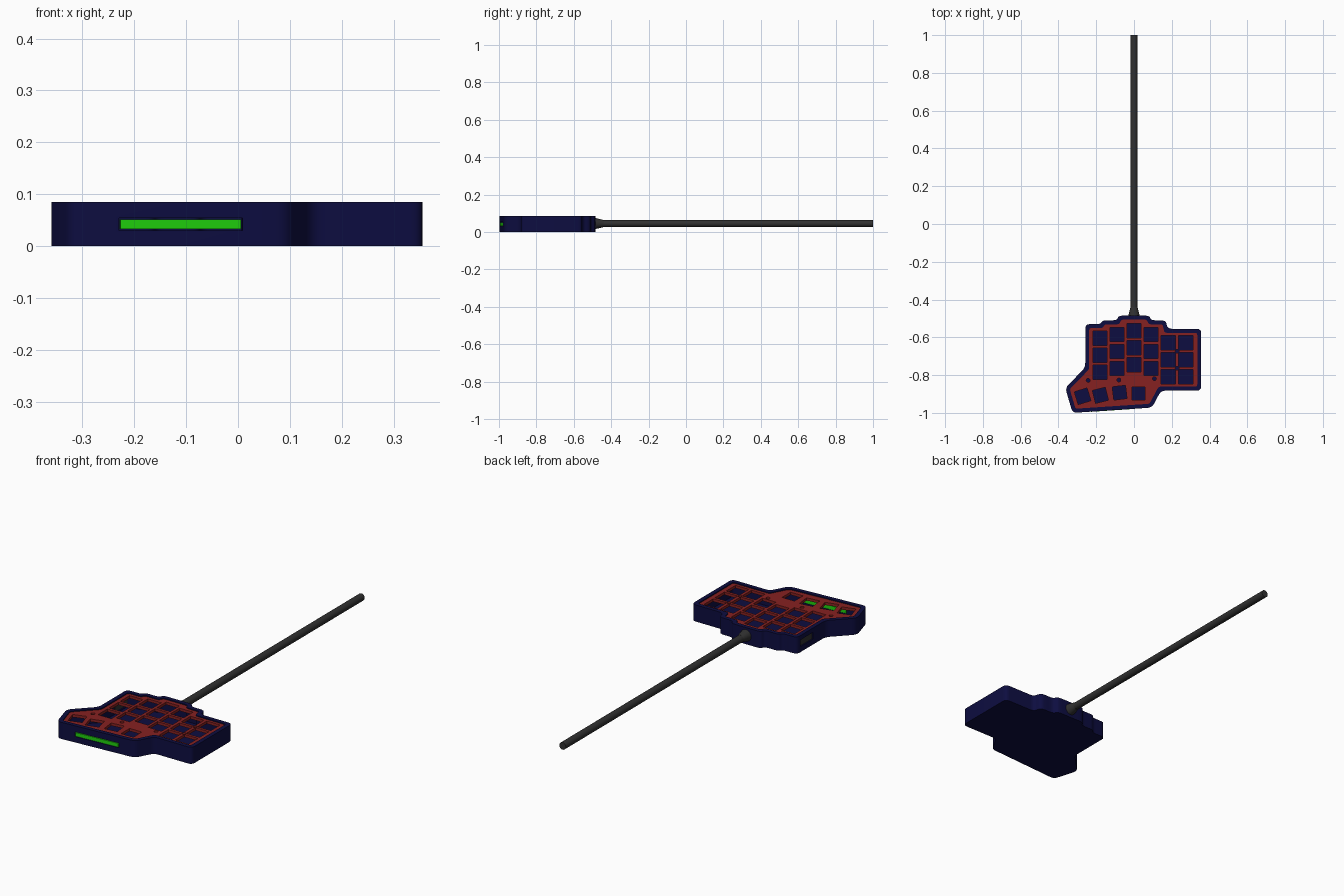
import bpy, bmesh, math
from mathutils import Vector, Matrix

if "Cube" in bpy.data.objects:
    bpy.data.objects.remove(bpy.data.objects["Cube"])


def material(name, rgb):
    m = bpy.data.materials.new(name)
    m.diffuse_color = (*rgb, 1)
    m.use_nodes = True
    m.node_tree.nodes["Principled BSDF"].inputs["Base Color"].default_value = m.diffuse_color
    return m


NAVY = material("navy_case", (0.004, 0.004, 0.052))
RED = material("red_plate", (0.24, 0.015, 0.015))
GREEN = material("bright_green", (0.014, 0.62, 0.004))
GREY = material("dark_rubber", (0.03, 0.03, 0.03))

# Case outline, counter-clockwise seen from above
OUTLINE = [(-0.258, -0.53), (-0.258, -0.76), (-0.364, -0.868), (-0.325, -1.0),
           (0.095, -0.972), (0.143, -0.882), (0.356, -0.882), (0.356, -0.555),
           (0.178, -0.555), (0.168, -0.51), (0.092, -0.51), (0.08, -0.485),
           (-0.08, -0.485), (-0.092, -0.51), (-0.166, -0.51), (-0.178, -0.53)]


def inset(points, d):
    """Move every edge inwards by d, keeping mitred corners."""
    out, n = [], len(points)
    for i in range(n):
        p = Vector(points[i])
        a = (p - Vector(points[i - 1])).normalized()
        b = (Vector(points[(i + 1) % n]) - p).normalized()
        na, nb = Vector((-a.y, a.x)), Vector((-b.y, b.x))
        out.append(p + (na + nb) * d / (1 + na.dot(nb)))
    return out


def rounded(points, r, steps=5):
    """Round the corners with short curves."""
    out, n = [], len(points)
    for i in range(n):
        p = Vector(points[i])
        u, v = Vector(points[i - 1]) - p, Vector(points[(i + 1) % n]) - p
        a = p + u.normalized() * min(r, u.length * 0.42)
        b = p + v.normalized() * min(r, v.length * 0.42)
        for k in range(steps):
            t = k / (steps - 1)
            out.append(a * (1 - t) ** 2 + p * 2 * t * (1 - t) + b * t * t)
    return out


def make(name, bm, mat):
    bmesh.ops.recalc_face_normals(bm, faces=bm.faces)
    me = bpy.data.meshes.new(name)
    bm.to_mesh(me)
    bm.free()
    ob = bpy.data.objects.new(name, me)
    bpy.context.collection.objects.link(ob)
    me.materials.append(mat)
    return ob


def prism(name, points, z0, z1, mat):
    bm = bmesh.new()
    face = bm.faces.new([bm.verts.new((p[0], p[1], z0)) for p in points])
    ext = bmesh.ops.extrude_face_region(bm, geom=[face])
    verts = [g for g in ext["geom"] if isinstance(g, bmesh.types.BMVert)]
    bmesh.ops.translate(bm, verts=verts, vec=(0, 0, z1 - z0))
    return make(name, bm, mat)


def add_box(bm, centre, size, angle=0):
    m = (Matrix.Translation(centre) @ Matrix.Rotation(math.radians(angle), 4, 'Z')
         @ Matrix.Diagonal((*size, 1)))
    bmesh.ops.create_cube(bm, size=1, matrix=m)


def box(name, centre, size, angle, mat):
    bm = bmesh.new()
    add_box(bm, centre, size, angle)
    return make(name, bm, mat)


def cut(ob, cutter):
    mod = ob.modifiers.new("cut", 'BOOLEAN')
    mod.operation, mod.solver, mod.object = 'DIFFERENCE', 'EXACT', cutter
    bpy.context.view_layer.objects.active = ob
    bpy.ops.object.modifier_apply(modifier=mod.name)
    bpy.data.objects.remove(cutter)


def smooth(ob):
    bpy.ops.object.select_all(action='DESELECT')
    ob.select_set(True)
    bpy.context.view_layer.objects.active = ob
    bpy.ops.object.shade_smooth_by_angle(angle=math.radians(35))


# Hollow tray with a floor and a thin wall
inner = rounded(inset(OUTLINE, 0.021), 0.012)
case = prism("case", rounded(OUTLINE, 0.024), 0, 0.085, NAVY)
cut(case, prism("cavity", inner, 0.014, 0.2, NAVY))

# Light bar through the front wall, and a socket in the left wall
bar_c, tilt = (-0.111, -0.9745, 0.042), math.degrees(math.atan2(0.028, 0.42))
cut(case, box("front_slot", bar_c, (0.238, 0.07, 0.024), tilt, NAVY))
box("light_bar", bar_c, (0.233, 0.024, 0.019), tilt, GREEN)
cut(case, box("side_slot", (-0.247, -0.61, 0.045), (0.07, 0.1, 0.034), 0, NAVY))
box("side_socket", (-0.243, -0.61, 0.045), (0.018, 0.1, 0.034), 0, GREY)
smooth(case)

# Key plate with staggered columns, fanned thumb keys and screw holes
plate = prism("key_plate", inner, 0.066, 0.08, RED)
bm = bmesh.new()
columns = [(-0.18, -0.605), (-0.09, -0.585), (0, -0.565),
           (0.09, -0.585), (0.182, -0.628), (0.274, -0.628)]
for x, top in columns:
    for row in range(3):
        add_box(bm, (x, top - 0.09 * row, 0.073), (0.076, 0.076, 0.1))
thumbs = [(-0.272, -0.912, 17), (-0.178, -0.907, 14), (-0.076, -0.893, 7), (0.024, -0.897, 0)]
for x, y, a in thumbs:
    add_box(bm, (x, y, 0.073), (0.07, 0.07, 0.1), a)
for x, y in [(-0.243, -0.828), (-0.08, -0.826), (0.108, -0.819), (0.228, -0.673), (0.228, -0.763)]:
    bmesh.ops.create_cone(bm, cap_ends=True, segments=16, radius1=0.01, radius2=0.01,
                          depth=0.1, matrix=Matrix.Translation((x, y, 0.073)))
cut(plate, make("key_holes", bm, RED))
smooth(plate)


# Straight cable with a tapered strain relief at the back wall
def rod(name, y0, y1, r0, r1):
    bm = bmesh.new()
    m = Matrix.Translation((0, (y0 + y1) / 2, 0.045)) @ Matrix.Rotation(-math.pi / 2, 4, 'X')
    bmesh.ops.create_cone(bm, cap_ends=True, segments=32, radius1=r0, radius2=r1,
                          depth=y1 - y0, matrix=m)
    smooth(make(name, bm, GREY))


rod("cable", -0.5, 1.0, 0.0185, 0.0185)
rod("strain_relief", -0.495, -0.44, 0.032, 0.019)
